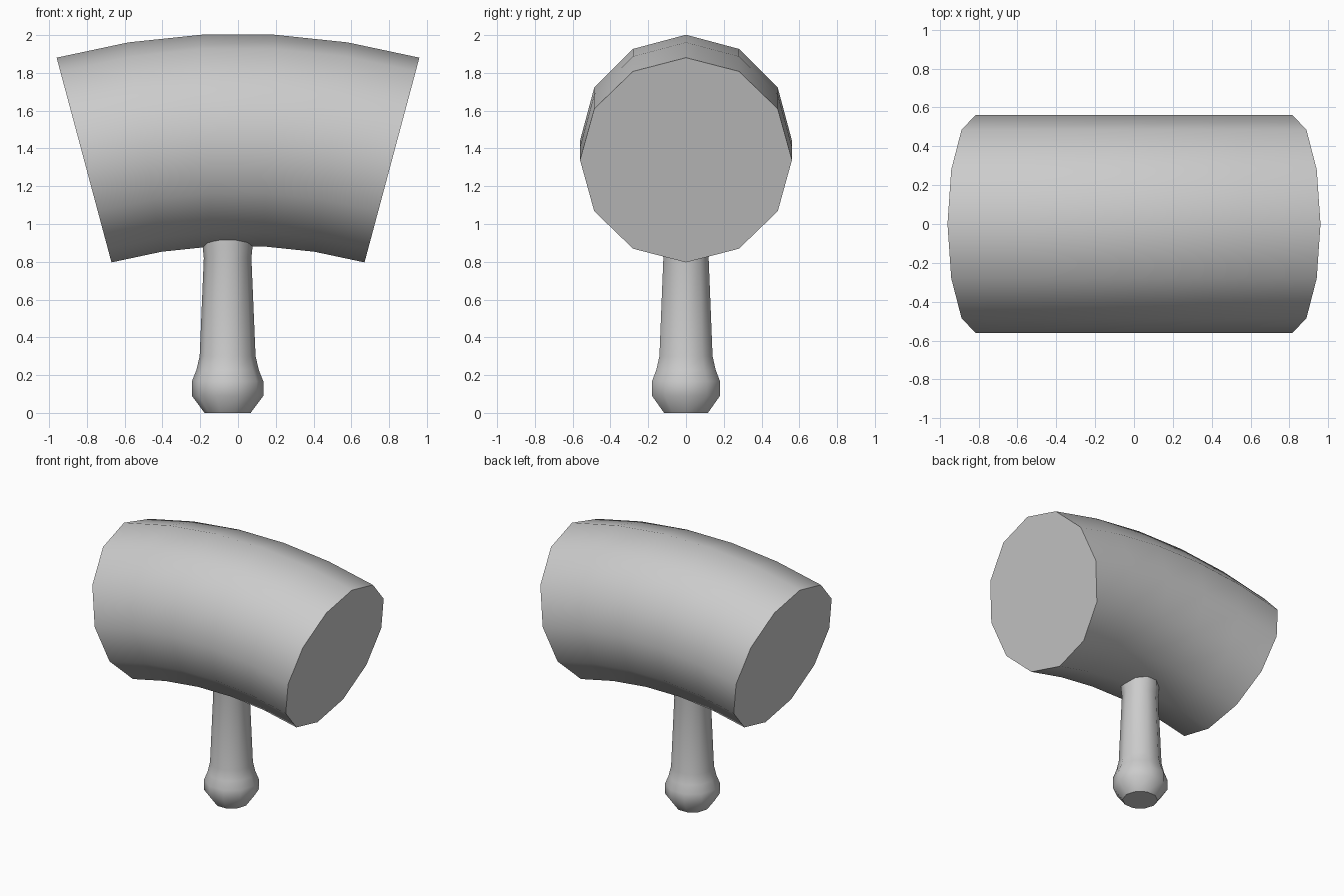
import bpy, bmesh
from math import sin, cos, pi, radians

if "Cube" in bpy.data.objects:
    bpy.data.objects.remove(bpy.data.objects["Cube"])


def loft(name, rings, smooth_angle):
    """Skin a list of closed rings and cap both ends."""
    bm = bmesh.new()
    loops = [[bm.verts.new(p) for p in ring] for ring in rings]
    n = len(loops[0])
    for a, b in zip(loops, loops[1:]):
        for i in range(n):
            j = (i + 1) % n
            bm.faces.new((a[i], a[j], b[j], b[i]))
    bm.faces.new(loops[0])
    bm.faces.new(loops[-1])
    bmesh.ops.recalc_face_normals(bm, faces=bm.faces)
    mesh = bpy.data.meshes.new(name)
    bm.to_mesh(mesh)
    bm.free()
    obj = bpy.data.objects.new(name, mesh)
    bpy.context.collection.objects.link(obj)
    bpy.ops.object.select_all(action='DESELECT')
    obj.select_set(True)
    bpy.context.view_layer.objects.active = obj
    bpy.ops.object.shade_smooth_by_angle(angle=radians(smooth_angle))
    return obj


# Head: 12-sided barrel bent along a 30 degree arc
BEND, RADIUS, CENTRE_Z = 3.149, 0.561, -1.703


def head_ring(angle):
    ring = []
    for i in range(12):
        t = i * pi / 6
        r = BEND + RADIUS * cos(t)
        ring.append((r * sin(angle), RADIUS * sin(t), CENTRE_Z + r * cos(angle)))
    return ring


loft("mallet_head", [head_ring(radians(-15 + 6 * k)) for k in range(6)], 40)

# Handle: 10-sided turned shaft with a pommel, top end buried in the head
profile = [(0.122, 0), (0.189, 0.09), (0.189, 0.168), (0.165, 0.228),
           (0.148, 0.3), (0.126, 0.82), (0.132, 0.88), (0.132, 1.0)]
loft("handle",
     [[(-0.055 + r * cos(i * pi / 5), r * sin(i * pi / 5), z) for i in range(10)]
      for r, z in profile], 50)
